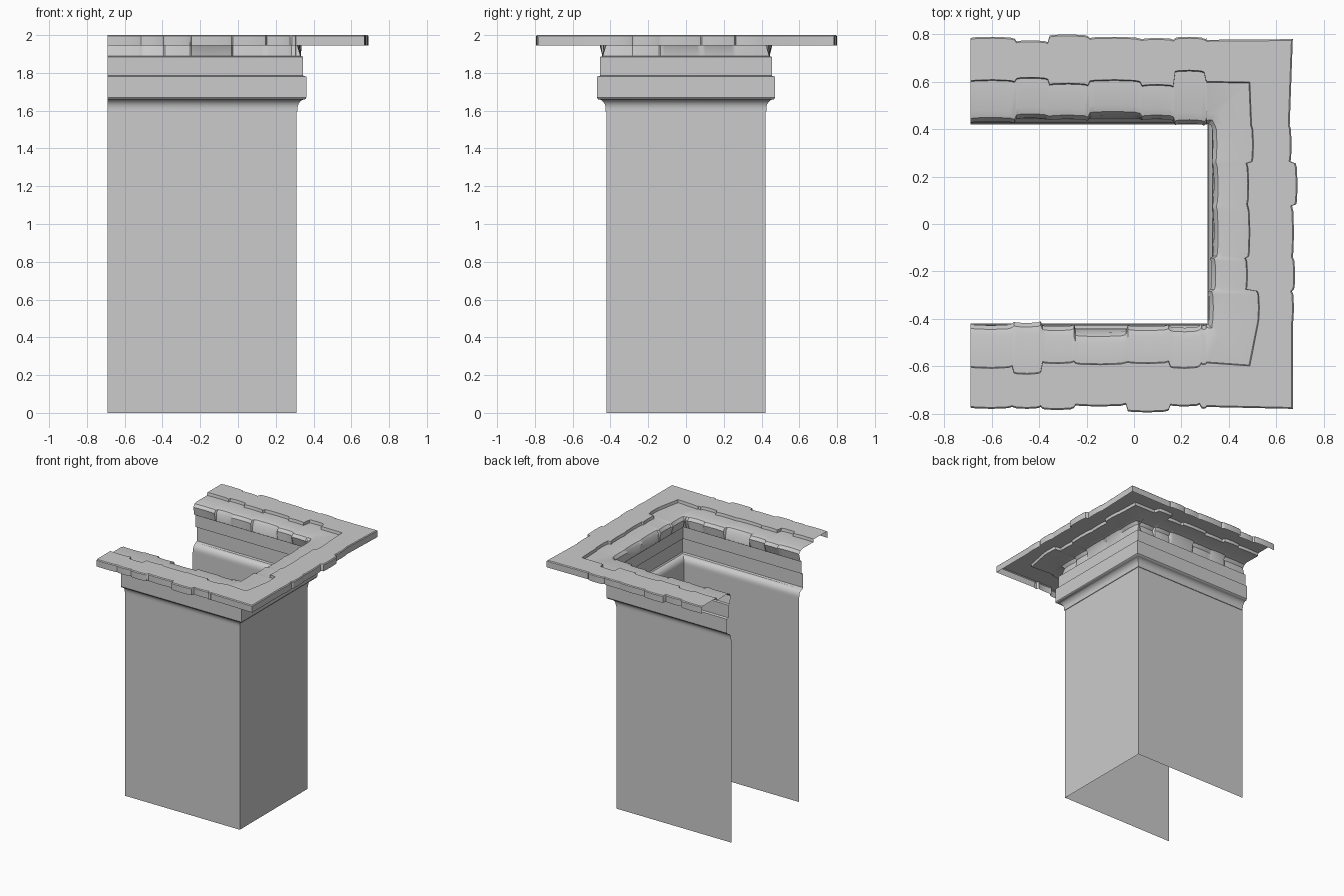
import bpy, bmesh, math
from mathutils import Vector

cube = bpy.data.objects.get("Cube")
if cube:
    bpy.data.objects.remove(cube, do_unlink=True)

stone = bpy.data.materials.new("grey_stone")
stone.use_nodes = True
GREY = (0.6, 0.6, 0.6, 1)
stone.diffuse_color = GREY
stone.node_tree.nodes["Principled BSDF"].inputs["Base Color"].default_value = GREY

END, SIDE, HALF = -0.69, 0.31, 0.42   # open end, closed wall, half depth


def skin(name, sections, angle=30):
    """Join a row of equal-length sections into one open sheet."""
    bm = bmesh.new()
    rows = [[bm.verts.new(p) for p in s] for s in sections]
    for a, b in zip(rows, rows[1:]):
        for i in range(len(a) - 1):
            bm.faces.new((a[i], b[i], b[i + 1], a[i + 1]))
    mesh = bpy.data.meshes.new(name)
    bm.to_mesh(mesh)
    bm.free()
    mesh.materials.append(stone)
    obj = bpy.data.objects.new(name, mesh)
    bpy.context.collection.objects.link(obj)
    bpy.ops.object.select_all(action="DESELECT")
    obj.select_set(True)
    bpy.context.view_layer.objects.active = obj
    bpy.ops.object.shade_smooth_by_angle(angle=math.radians(angle))
    return obj


def place(base, out, profile):
    return [Vector((base[0] + out[0] * o, base[1] + out[1] * o, z)) for o, z in profile]


# Plain three-sided path for wall and mouldings
PATH = [((END, -HALF), (0, -1)), ((SIDE, -HALF), (1, -1)),
        ((SIDE, HALF), (1, 1)), ((END, HALF), (0, 1))]


def sweep(name, profile):
    return skin(name, [place(b, o, profile) for b, o in PATH])


sweep("pillar_walls", [(0, 0), (0, 1.6)])
cove = [(0.005 + 0.04 * (1 - math.cos(a)), 1.61 + 0.05 * math.sin(a))
        for a in [math.pi / 2 * i / 6 for i in range(7)]]
sweep("cove_moulding", [(0, 1.595), (0.005, 1.595)] + cove + [(0.052, 1.665)])
sweep("lower_band", [(0.045, 1.66), (0.052, 1.67), (0.052, 1.78), (0.035, 1.785)])
sweep("upper_band", [(0.035, 1.785), (0.035, 1.885), (0.02, 1.89)])


# Rough slab edging: (start, outer edge, seam, inner edge) of each slab
FRONT = [(-.69, .355, .18, 0), (-.51, .355, .205, -.01), (-.39, .36, .16, .005),
         (-.25, .345, .165, .03), (-.03, .37, .16, .005), (.15, .345, .18, .01),
         (.28, .355, .165, 0)]
RIGHT = [(-.42, .36, .21, 0), (-.28, .365, .16, .01), (-.14, .36, .17, .02),
         (.08, .375, .165, .02), (.26, .35, .185, .015)]
BACK = [(-.69, .365, .18, .005), (-.5, .35, .19, .02), (-.36, .375, .165, .015),
        (-.19, .365, .18, .03), (.03, .36, .16, .015), (.17, .365, .22, -.005),
        (.3, .36, .18, 0)]


def slab_profile(outer, seam, inner):
    return [(outer, 1.945), (outer, 1.994), (outer - .006, 2.0), (seam + .004, 2.0),
            (seam, 1.978), (inner + .05, 1.98), (inner + .02, 1.972),
            (inner + .003, 1.95), (.022, 1.885)]


def slab_sections(slabs, stop, base, out):
    rows = []
    for i, (start, outer, seam, inner) in enumerate(slabs):
        end = slabs[i + 1][0] if i + 1 < len(slabs) else stop
        for f, bulge in ((0, 0), (.1, .003), (.5, .005), (.9, .002), (1, -.003)):
            t = start + .004 + (end - start - .008) * f
            if i == 0 and f == 0:
                t = start
            rows.append(place(base(t), out, slab_profile(outer + bulge, seam + bulge,
                                                         inner + bulge)))
    return rows


corner = slab_profile(.36, .175, 0)
front = slab_sections(FRONT, SIDE, lambda t: (t, -HALF), (0, -1))
right = slab_sections(RIGHT, HALF, lambda t: (SIDE, t), (1, 0))
back = slab_sections(BACK, SIDE, lambda t: (t, HALF), (0, 1))
skin("slab_edging", front + [place((SIDE, -HALF), (1, -1), corner)] + right
     + [place((SIDE, HALF), (1, 1), corner)] + back[::-1], 35)
